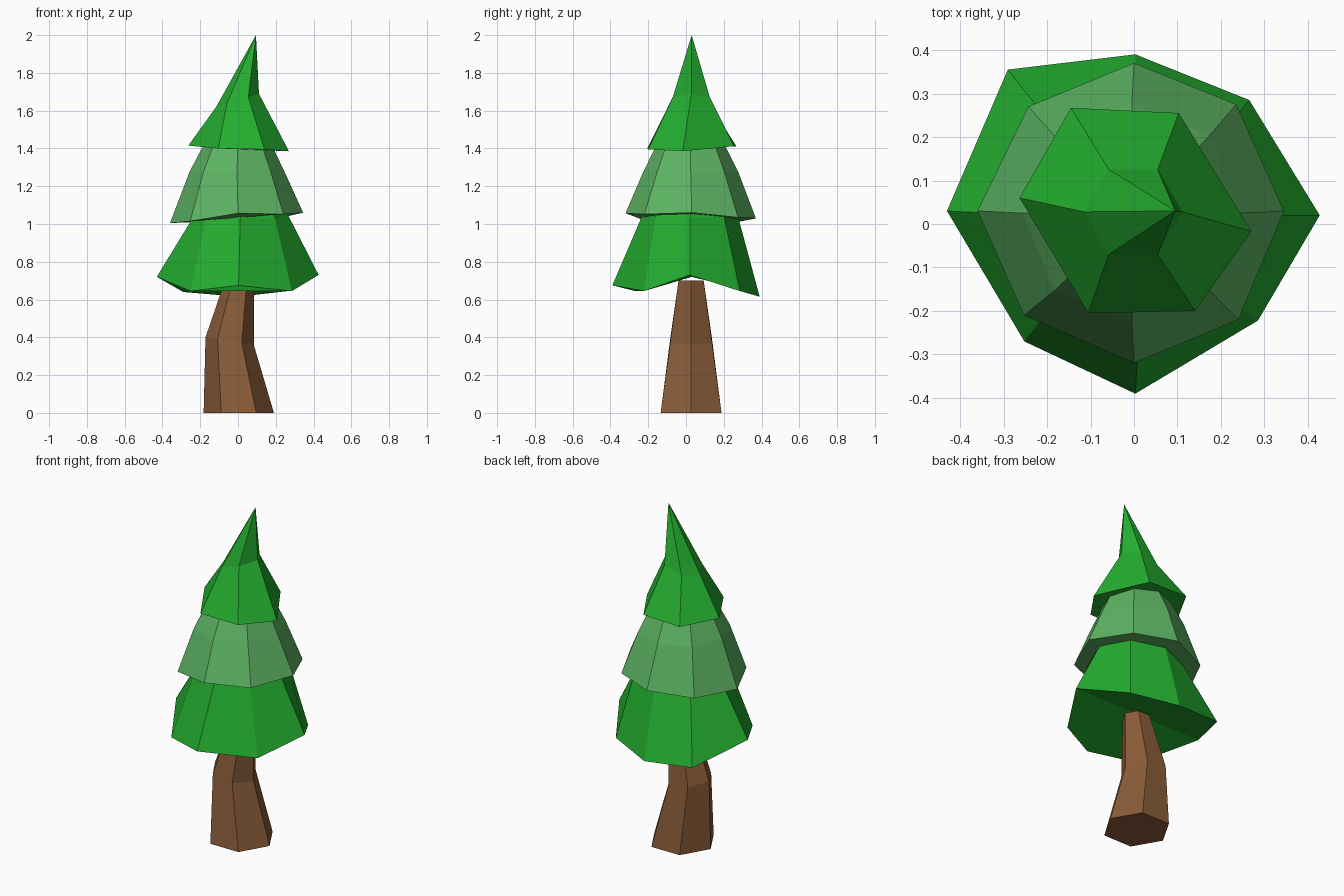
import bpy, bmesh, math

if "Cube" in bpy.data.objects:
    bpy.data.objects.remove(bpy.data.objects["Cube"])


def material(name, rgb):
    m = bpy.data.materials.new(name)
    m.diffuse_color = (*rgb, 1)
    m.use_nodes = True
    m.node_tree.nodes["Principled BSDF"].inputs["Base Color"].default_value = m.diffuse_color
    return m


brown = material("bark brown", (0.25, 0.107, 0.04))
green = material("leaf green", (0.017, 0.42, 0.028))
pale = material("pale green", (0.109, 0.456, 0.125))


def ring(n, r, cx, cy, z, tilt=0.0):
    """Regular ring starting at +x; tilt raises it along x."""
    pts = []
    for i in range(n):
        a = 2 * math.pi * i / n
        dx = r * math.cos(a)
        pts.append((cx + dx, cy + r * math.sin(a), z + tilt * dx))
    return pts


def loft(name, rings, mat, tip=None):
    """Joins rings bottom to top, with a folded base and a flat or pointed top."""
    bm = bmesh.new()
    rows = [[bm.verts.new(p) for p in r] for r in rings]
    n = len(rows[0])
    for lo, hi in zip(rows, rows[1:]):
        for i in range(n):
            j = (i + 1) % n
            bm.faces.new((lo[i], lo[j], hi[j], hi[i]))
    base, top = rows[0], rows[-1]
    h = n // 2
    bm.faces.new(base[:h + 1][::-1])
    bm.faces.new((base[h:] + base[:1])[::-1])
    if tip:
        t = bm.verts.new(tip)
        for i in range(n):
            bm.faces.new((top[i], top[(i + 1) % n], t))
    else:
        bm.faces.new(top)
    bmesh.ops.recalc_face_normals(bm, faces=bm.faces)
    me = bpy.data.meshes.new(name)
    bm.to_mesh(me)
    bm.free()
    me.materials.append(mat)
    ob = bpy.data.objects.new(name, me)
    bpy.context.collection.objects.link(ob)
    return ob


# bent six-sided trunk
loft("trunk", [ring(6, 0.186, 0.004, 0.027, 0),
               ring(6, 0.128, -0.044, 0.027, 0.38, -0.16),
               ring(6, 0.077, 0.008, 0.027, 0.70)], brown)

# lower branches with ragged hem
loft("lower_branches", [
    [(0.427, 0.02, 0.73), (0.265, 0.285, 0.645), (0.003, 0.39, 0.615),
     (-0.29, 0.355, 0.64), (-0.43, 0.03, 0.72), (-0.252, -0.27, 0.645),
     (0.003, -0.39, 0.675), (0.285, -0.222, 0.645)],
    ring(8, 0.258, 0.012, 0.02, 1.03, 0.03),
    ring(8, 0.16, 0.01, 0.02, 1.22)], green)

# middle branches
loft("middle_branches", [
    [(0.345, 0.03, 1.06), (0.235, 0.275, 1.035), (0.0, 0.37, 1.03),
     (-0.243, 0.27, 1.01), (-0.36, 0.03, 1.005), (-0.253, -0.21, 1.015),
     (0.0, -0.32, 1.057), (0.24, -0.22, 1.052)],
    ring(8, 0.252, -0.005, 0.025, 1.275),
    ring(8, 0.14, 0.0, 0.025, 1.5)], pale)

# six-sided top with a leaning tip
loft("top_branches", [
    [(0.27, -0.017, 1.385), (0.103, 0.255, 1.412), (-0.145, 0.267, 1.41),
     (-0.263, 0.06, 1.415), (-0.105, -0.205, 1.4), (0.14, -0.2, 1.395)],
    ring(6, 0.113, -0.002, 0.028, 1.655, 0.3)], green, tip=(0.095, 0.03, 2.0))
